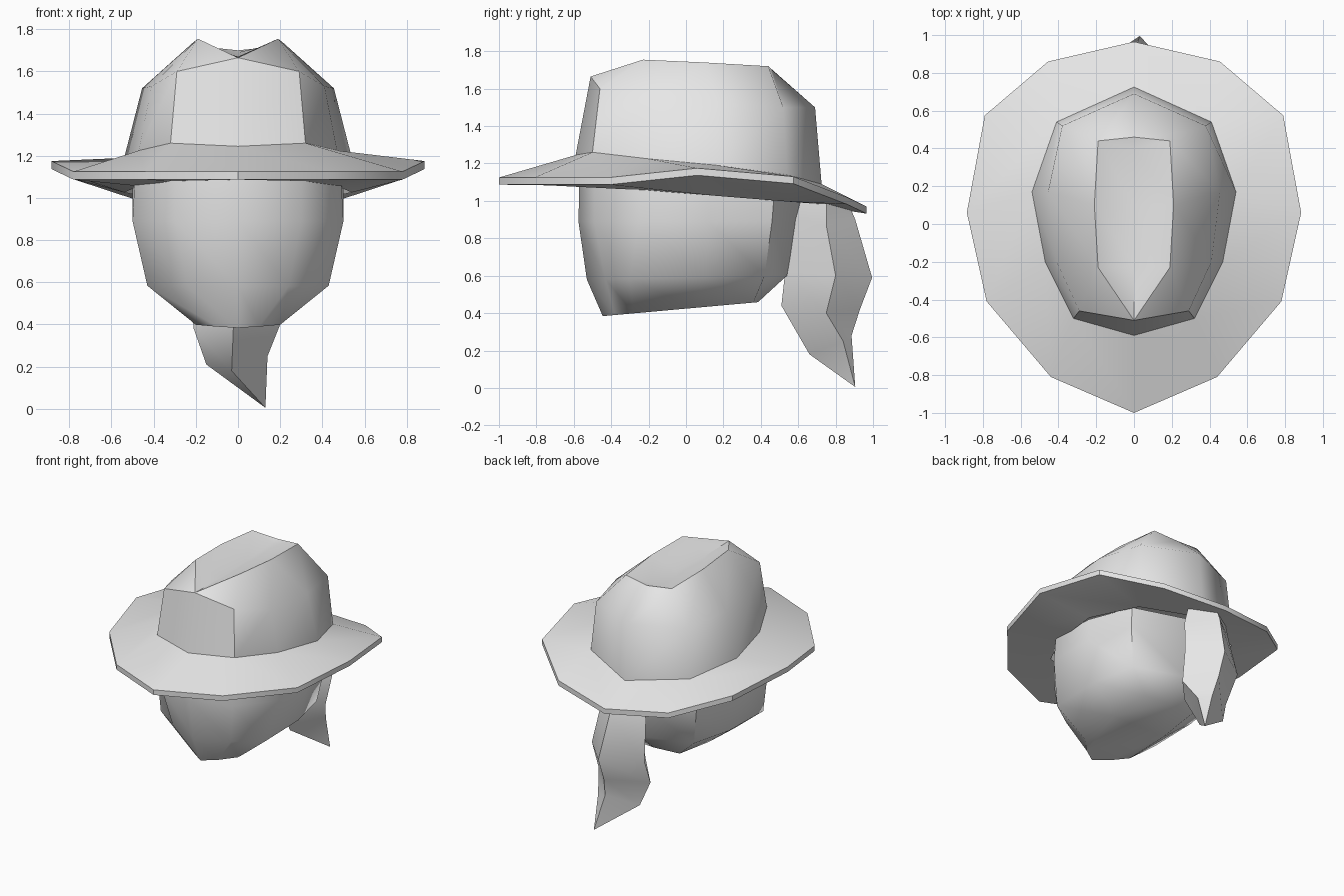
import bpy
import bmesh
import math

default_cube = bpy.data.objects.get("Cube")
if default_cube:
    bpy.data.objects.remove(default_cube, do_unlink=True)

# One plain grey for every part
grey = bpy.data.materials.new("plain_grey")
grey.use_nodes = True
grey_value = (0.8, 0.8, 0.8, 1)
grey.diffuse_color = grey_value
for node in grey.node_tree.nodes:
    if node.type == "BSDF_PRINCIPLED":
        node.inputs["Base Color"].default_value = grey_value


def mirrored_loop(half):
    """Close a half outline, listed front to back on the +x side."""
    other_side = [(-x, y, z) for x, y, z in half[-2:0:-1]]
    return list(half) + other_side


def sloped(outline, front_height, slope):
    """Lift a flat outline onto a plane that drops towards the back."""
    return [(x, y, front_height - slope * y) for x, y in outline]


def loft(name, loops, cap_start=False, cap_end=False, closed=False, smooth_angle=50):
    """Skin a series of equal-length loops into one object."""
    bm = bmesh.new()
    rings = [[bm.verts.new(point) for point in loop] for loop in loops]
    pairs = list(zip(rings, rings[1:]))
    if closed:
        pairs.append((rings[-1], rings[0]))
    for lower, upper in pairs:
        count = len(lower)
        for i in range(count):
            j = (i + 1) % count
            bm.faces.new((lower[i], lower[j], upper[j], upper[i]))
    if cap_start:
        bm.faces.new(rings[0][::-1])
    if cap_end:
        bm.faces.new(rings[-1])
    bmesh.ops.remove_doubles(bm, verts=bm.verts[:], dist=0.0005)
    bmesh.ops.recalc_face_normals(bm, faces=bm.faces[:])
    mesh = bpy.data.meshes.new(name)
    bm.to_mesh(mesh)
    bm.free()
    mesh.materials.append(grey)
    obj = bpy.data.objects.new(name, mesh)
    bpy.context.collection.objects.link(obj)
    bpy.ops.object.select_all(action="DESELECT")
    obj.select_set(True)
    bpy.context.view_layer.objects.active = obj
    bpy.ops.object.shade_smooth_by_angle(angle=math.radians(smooth_angle))
    return obj


# Crown of the hat: wall, shoulder, two ridges and the crease between them
crown_base = [(0, -.59, 1.245), (.32, -.5, 1.26), (.47, -.2, 1.225),
              (.54, .17, 1.19), (.41, .54, 1.14), (0, .725, 1.09)]
crease_front = (0, -.51, 1.665)
crease_back = (0, .46, 1.7)
shoulder = [crease_front, (.29, -.46, 1.6), (.41, -.2, 1.53),
            (.455, .17, 1.52), (.38, .52, 1.5), (0, .69, 1.5)]
front_peak = (.19, -.23, 1.755)
ridge = [crease_front, front_peak, front_peak,
         (.21, .1, 1.74), (.19, .44, 1.72), crease_back]
crease = [crease_front, (0, -.23, 1.66), (0, -.23, 1.66),
          (0, .1, 1.67), (0, .4, 1.69), crease_back]
loft("hat_crown", [mirrored_loop(row) for row in (crown_base, shoulder, ridge, crease)],
     cap_start=True)

# Brim: a thin sheet with a dipping back edge
brim_edge = [(0, -1, 1.125), (.44, -.81, 1.125), (.78, -.41, 1.125), (.885, .06, 1.175),
             (.79, .575, 1.13), (.455, .86, 1.02), (0, .965, .97)]
brim_edge_under = [(x, y, z - .038) for x, y, z in brim_edge]
brim_inner = crown_base[:5] + crown_base[4:]
brim_inner_under = sloped([(x, y) for x, y, z in brim_inner], 1.04, .08)
loft("hat_brim", [mirrored_loop(row) for row in
                  (brim_inner, brim_edge, brim_edge_under, brim_inner_under)],
     closed=True, smooth_angle=35)

# Head tapering to a chin
head_top = sloped([(0, -.57), (.3, -.49), (.49, -.24), (.5, .12), (.41, .47), (0, .62)], 1.06, .08)
head_cheek = sloped([(0, -.575), (.3, -.49), (.5, -.25), (.5, .12), (.41, .46), (0, .59)], .89, 0)
head_jaw = sloped([(0, -.53), (.24, -.43), (.43, -.3), (.43, .1), (.36, .42), (0, .54)], .59, -.02)
head_chin = sloped([(0, -.445), (.1, -.38), (.2, -.28), (.22, .05), (.2, .36), (0, .385)],
                   .424, -.09)
loft("head", [mirrored_loop(row) for row in (head_top, head_cheek, head_jaw, head_chin)],
     cap_start=True, cap_end=True)

# Hanging tail at the back; each ring runs left, back, right, front
tail_rings = [
    [(.15, .75, .99), (0, .88, .96), (-.17, .76, .99), (0, .6, 1)],
    [(.18, .75, .87), (0, .905, .9), (-.2, .76, .87), (0, .565, .9)],
    [(.22, .8, .6), (.03, .995, .59), (-.23, .82, .58), (-.02, .53, .62)],
    [(.2, .75, .4), (.03, .93, .42), (-.21, .72, .38), (-.02, .51, .44)],
    [(.14, .84, .25), (.05, .885, .28), (-.15, .76, .21), (-.03, .66, .18)],
    [(.13, .905, .005)] * 4,
]
loft("back_tail", tail_rings, cap_start=True)
